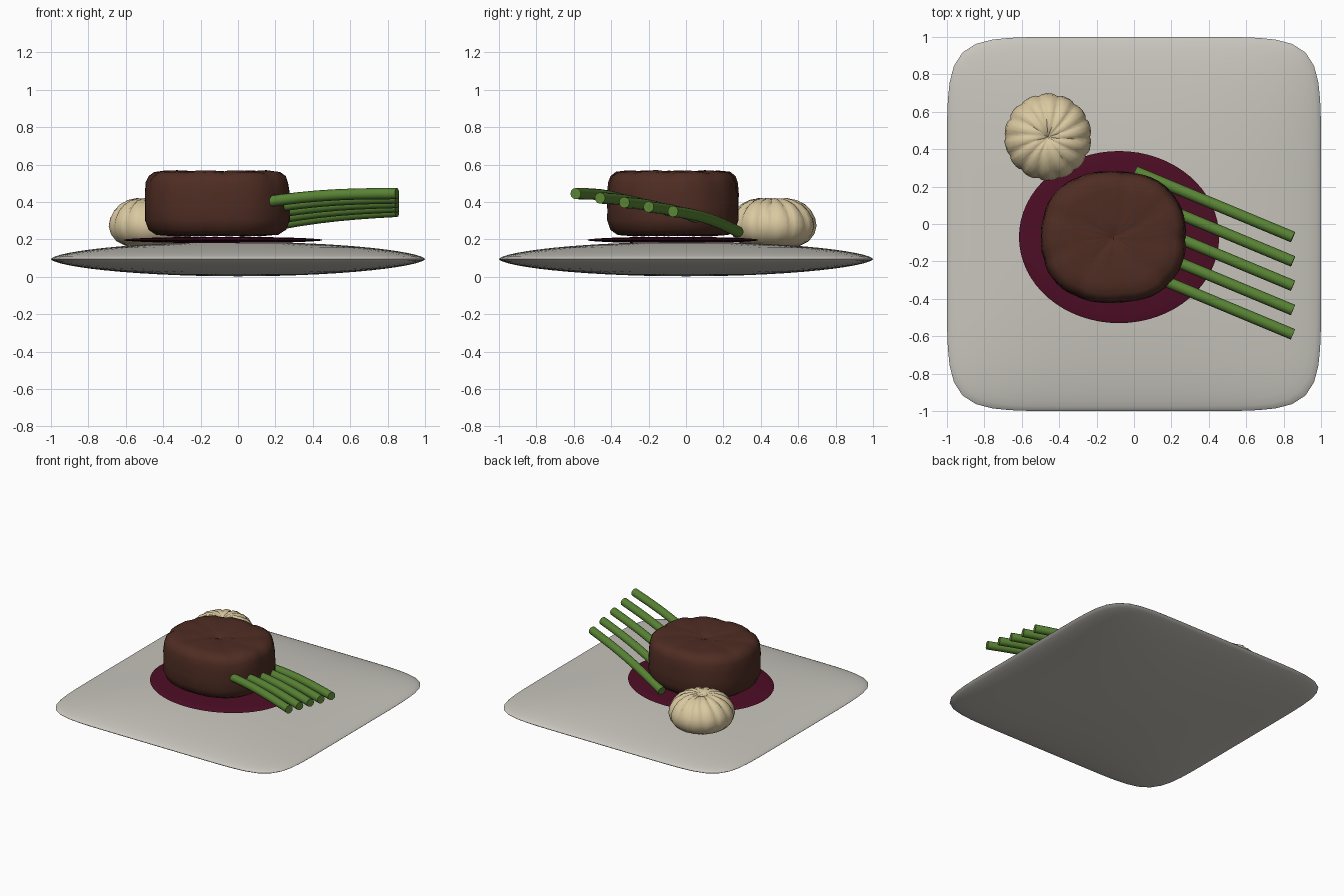
import bpy, bmesh, math, random
from mathutils import Vector

random.seed(4)
if "Cube" in bpy.data.objects:
    bpy.data.objects.remove(bpy.data.objects["Cube"])


def material(name, rgb):
    m = bpy.data.materials.new(name)
    m.use_nodes = True
    m.diffuse_color = (*rgb, 1)
    bsdf = next(n for n in m.node_tree.nodes if n.type == "BSDF_PRINCIPLED")
    bsdf.inputs["Base Color"].default_value = (*rgb, 1)
    return m


def loft(name, mat, profile, segments, centre, size, power=lambda r: 2,
         lobes=0, depth=0.0, twist=0.0, rough=0.0):
    """Turn a bottom-to-top (radius, height) profile into a closed body.
    Its outline is a superellipse; lobes cut twisted creases that deepen upward."""
    bm = bmesh.new()
    rings = []
    for r, h in profile:
        if r == 0:
            rings.append([bm.verts.new((0, 0, h))])
            continue
        n = power(r)
        ring = []
        for i in range(segments):
            a = math.tau * i / segments
            c, s = math.cos(a), math.sin(a)
            k = r / (abs(c) ** n + abs(s) ** n) ** (1 / n)
            crease = 1 - abs(math.sin(lobes * a / 2 + twist * (1 - r)))
            crease = crease * crease * depth * max(h, 0.2)
            k *= 1 - crease + random.uniform(-rough, rough)
            dz = random.uniform(-rough, rough) - (crease * r if h > 0.7 else 0)
            ring.append(bm.verts.new((k * c, k * s, h + dz)))
        rings.append(ring)
    for low, high in zip(rings, rings[1:]):
        for i in range(segments):
            j = (i + 1) % segments
            if len(low) == 1:
                bm.faces.new((low[0], high[j], high[i]))
            elif len(high) == 1:
                bm.faces.new((low[i], low[j], high[0]))
            else:
                bm.faces.new((low[i], low[j], high[j], high[i]))
    for v in bm.verts:
        v.co = Vector(centre) + Vector(a * b for a, b in zip(v.co, size))
    bmesh.ops.recalc_face_normals(bm, faces=bm.faces)
    mesh = bpy.data.meshes.new(name)
    bm.to_mesh(mesh)
    bm.free()
    mesh.materials.append(mat)
    ob = bpy.data.objects.new(name, mesh)
    bpy.context.collection.objects.link(ob)
    bpy.ops.object.select_all(action="DESELECT")
    ob.select_set(True)
    bpy.context.view_layer.objects.active = ob
    bpy.ops.object.shade_smooth_by_angle(angle=math.radians(50))
    return ob


def lens(steps, exponent):
    """Pillow profile with a sharp rim, from the bottom pole to the top pole."""
    radii = [math.sin(math.pi / 2 * i / steps) for i in range(steps + 1)]
    half = [(r, max(0, 1 - r * r) ** exponent) for r in radii]
    half[-1] = (1, 0)
    return [(r, -h) for r, h in half] + half[-2::-1]


china = material("warm white china", (0.58, 0.56, 0.51))
wine = material("dark red sauce", (0.075, 0.004, 0.018))
brown = material("seared brown", (0.078, 0.026, 0.017))
cream = material("creamy potato", (0.70, 0.58, 0.35))
green = material("stalk green", (0.10, 0.23, 0.035))

# Plate: pillow shape whose outline turns from round to rounded square
loft("plate", china, lens(14, 0.6), 96, (0, 0, 0.095), (1, 1, 0.092),
     power=lambda r: 2 + 6 * r ** 3)

# Sauce pool
loft("sauce", wine, lens(6, 0.5), 64, (-0.08, -0.07, 0.197), (0.535, 0.46, 0.017))

# Steak: thick round fillet with a pinched top
steak = [(0, 0.02), (0.6, 0), (0.84, 0.02), (0.95, 0.1), (1, 0.25), (1, 0.45),
         (1, 0.65), (0.985, 0.82), (0.95, 0.92), (0.87, 0.98), (0.7, 1),
         (0.45, 0.985), (0.25, 0.975), (0.1, 0.96), (0, 0.92)]
loft("steak", brown, steak, 60, (-0.11, -0.07, 0.218), (0.388, 0.352, 0.35),
     power=lambda r: 2.35, lobes=9, depth=0.03, twist=1.2, rough=0.006)

# Mashed potato: scalloped mound with swirled creases
mash = [(0, 0), (0.6, 0), (0.82, 0.1), (0.95, 0.25), (1, 0.42), (0.97, 0.58),
        (0.88, 0.74), (0.74, 0.87), (0.55, 0.96), (0.35, 1), (0.2, 0.98),
        (0.08, 0.93), (0, 0.87)]
loft("mashed_potato", cream, mash, 84, (-0.46, 0.465, 0.165), (0.233, 0.233, 0.255),
     lobes=14, depth=0.09, twist=1.5, rough=0.006)

# Green stalks: a row of slightly bowed rods leaning on the steak
for i in range(5):
    t = i / 4
    start = Vector((0.01, 0.28 - 0.52 * t, 0.24 + 0.14 * t))
    end = Vector((0.85, -0.07 - 0.52 * t, 0.35 + 0.095 * t))
    curve = bpy.data.curves.new("green_stalk", "CURVE")
    curve.dimensions = "3D"
    curve.bevel_depth = 0.03
    curve.bevel_resolution = 4
    curve.use_fill_caps = True
    spline = curve.splines.new("POLY")
    spline.points.add(8)
    for k, p in enumerate(spline.points):
        u = k / 8
        co = start.lerp(end, u)
        co.z += 0.02 * math.sin(math.pi * u)
        p.co = (*co, 1)
    curve.materials.append(green)
    ob = bpy.data.objects.new(f"green_stalk_{i + 1}", curve)
    bpy.context.collection.objects.link(ob)
